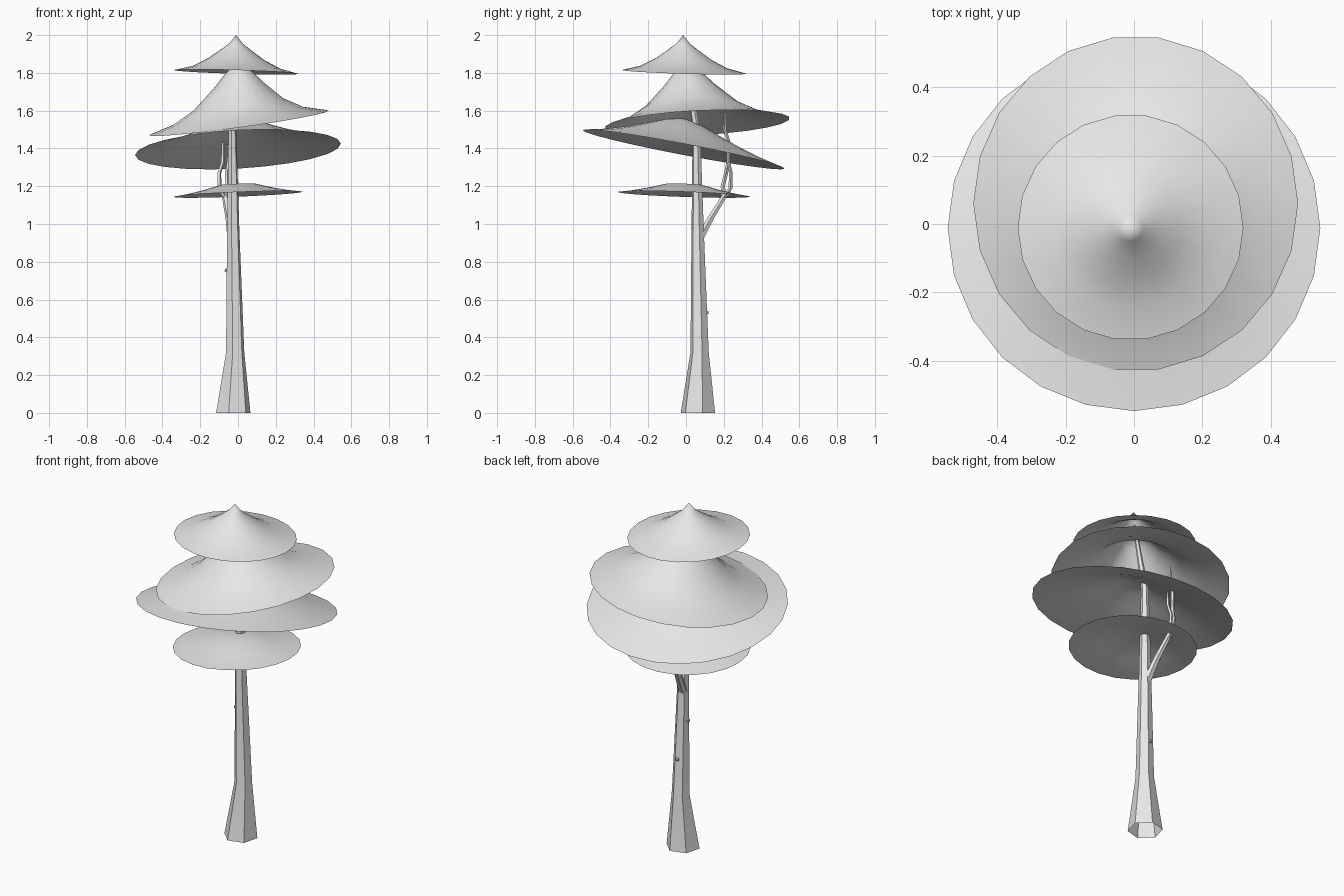
import bpy, bmesh, math
from mathutils import Vector

cube = bpy.data.objects.get("Cube")
if cube:
    bpy.data.objects.remove(cube)

grey = bpy.data.materials.new("plain grey")
grey.use_nodes = True
grey.diffuse_color = (0.8, 0.8, 0.8, 1)
grey.node_tree.nodes["Principled BSDF"].inputs["Base Color"].default_value = (0.8, 0.8, 0.8, 1)


def loft(name, rings, sharp_angle, cap_end=False):
    """Skin a list of point rings; a ring of one point becomes a tip."""
    bm = bmesh.new()
    loops = [[bm.verts.new(p) for p in ring] for ring in rings]
    for low, high in zip(loops, loops[1:]):
        n = len(low)
        for i in range(n):
            j = (i + 1) % n
            if len(high) == 1:
                bm.faces.new((low[i], low[j], high[0]))
            else:
                bm.faces.new((low[i], low[j], high[j], high[i]))
    if cap_end:
        bm.faces.new(loops[-1])
    mesh = bpy.data.meshes.new(name)
    bm.to_mesh(mesh)
    bm.free()
    mesh.materials.append(grey)
    mesh.shade_smooth()
    mesh.set_sharp_from_angle(angle=math.radians(sharp_angle))
    obj = bpy.data.objects.new(name, mesh)
    bpy.context.collection.objects.link(obj)
    return obj


def canopy(name, centre, size, tilt, apex, profile, sides=22):
    """Thin tilted cone sheet; profile holds (radius fraction, height)."""
    cx, cy, cz = centre
    rings = []
    for t, h in profile:
        mx = apex[0] + (cx - apex[0]) * t
        my = apex[1] + (cy - apex[1]) * t
        ring = []
        for i in range(sides if t > 0 else 1):
            a = math.tau * i / sides
            x = mx + size[0] * t * math.cos(a)
            y = my + size[1] * t * math.sin(a)
            z = cz + h + tilt[0] * (x - cx) + tilt[1] * (y - cy)
            ring.append((x, y, z))
        rings.append(ring)
    return loft(name, rings, 80)


def tube(name, points, sides, turn=0.0, cap=True, sharp=40):
    """Tapering stem through (x, y, z, radius) stations."""
    rings = []
    for x, y, z, r in points:
        rings.append([(x + r * math.cos(turn + math.tau * i / sides),
                       y + r * math.sin(turn + math.tau * i / sides), z)
                      for i in range(sides)])
    return loft(name, rings, sharp, cap)


# Leaf layers, from the top down
canopy("top_canopy", (-0.01, -0.01, 1.805), (0.33, 0.33), (-0.03, -0.03), (-0.01, -0.015),
       [(1, 0), (0.7, 0.025), (0.45, 0.068), (0.27, 0.11), (0.11, 0.15), (0, 0.195)])
canopy("upper_canopy", (0.005, 0.06, 1.535), (0.475, 0.49), (0.137, 0.05), (0, 0),
       [(1, 0), (0.73, 0.037), (0.5, 0.1), (0.28, 0.2), (0.14, 0.275), (0, 0.325)])
canopy("wide_canopy", (0, -0.012, 1.395), (0.545, 0.535), (0.055, -0.19), (0, -0.01),
       [(1, 0), (0.8, 0.025), (0.56, 0.065), (0.36, 0.105), (0.18, 0.143), (0, 0.165)], 24)
canopy("lower_canopy", (0, -0.01, 1.157), (0.342, 0.35), (0.04, -0.035), (0, -0.01),
       [(1, 0), (0.8, 0.01), (0.55, 0.028), (0.27, 0.053), (0, 0.056)])

# Trunk, flared and open at the foot
tube("trunk", [(-0.025, 0.063, 0, 0.094), (-0.015, 0.072, 0.32, 0.05),
               (-0.025, 0.062, 0.95, 0.034), (-0.03, 0.055, 1.5, 0.021),
               (-0.015, 0.01, 1.8, 0.012), (-0.01, -0.01, 1.92, 0.005)],
     6, math.radians(15))

# Side branch with its fork
tube("branch", [(-0.03, 0.07, 0.92, 0.026), (-0.045, 0.13, 1.03, 0.021),
                (-0.07, 0.21, 1.16, 0.017)], 6)
tube("outer_twig", [(-0.07, 0.2, 1.14, 0.014), (-0.1, 0.195, 1.2, 0.012),
                    (-0.1, 0.212, 1.27, 0.011), (-0.08, 0.225, 1.33, 0.011),
                    (-0.08, 0.228, 1.43, 0.01), (-0.08, 0.205, 1.5, 0.009),
                    (-0.08, 0.205, 1.59, 0.006)], 5)
tube("inner_twig", [(-0.065, 0.205, 1.14, 0.014), (-0.058, 0.235, 1.19, 0.011),
                    (-0.06, 0.238, 1.27, 0.01), (-0.05, 0.222, 1.34, 0.009),
                    (-0.05, 0.222, 1.42, 0.006)], 5)

# Small broken stubs on the bark
for name, pos in (("side_stub", (-0.06, 0.065, 0.755)), ("back_stub", (-0.02, 0.11, 0.53))):
    bpy.ops.mesh.primitive_ico_sphere_add(subdivisions=1, radius=0.012, location=Vector(pos))
    stub = bpy.context.object
    stub.name = name
    stub.data.materials.append(grey)
